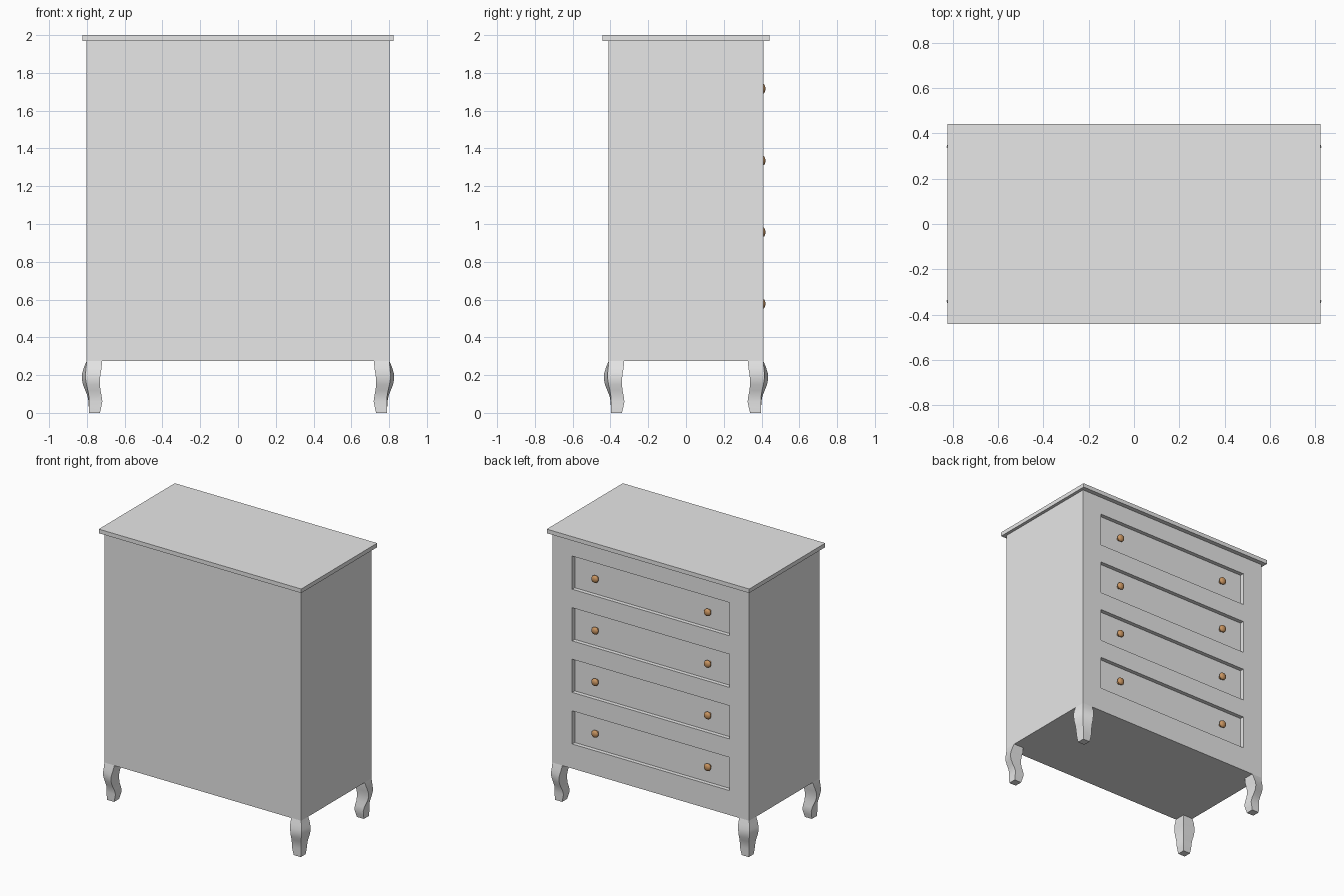
import bpy, bmesh, math
from mathutils import Matrix, Vector

if "Cube" in bpy.data.objects:
    bpy.data.objects.remove(bpy.data.objects["Cube"])


def material(name, rgb):
    m = bpy.data.materials.new(name)
    m.diffuse_color = (*rgb, 1)
    m.use_nodes = True
    m.node_tree.nodes["Principled BSDF"].inputs["Base Color"].default_value = m.diffuse_color
    return m


GREY = material("pale_grey_paint", (0.8, 0.8, 0.8))
TAN = material("tan_wood", (0.58, 0.30, 0.12))


def finish(bm, name, mat, smooth=None):
    bmesh.ops.remove_doubles(bm, verts=bm.verts, dist=1e-5)
    bmesh.ops.recalc_face_normals(bm, faces=bm.faces)
    me = bpy.data.meshes.new(name)
    bm.to_mesh(me)
    bm.free()
    me.materials.append(mat)
    ob = bpy.data.objects.new(name, me)
    bpy.context.collection.objects.link(ob)
    if smooth:
        bpy.ops.object.select_all(action='DESELECT')
        ob.select_set(True)
        bpy.context.view_layer.objects.active = ob
        bpy.ops.object.shade_smooth_by_angle(angle=math.radians(smooth))
    return ob


def box(name, x, y, z0, z1, mat):
    bm = bmesh.new()
    bmesh.ops.create_cube(bm, size=1, matrix=Matrix.Translation((0, 0, (z0 + z1) / 2))
                          @ Matrix.Diagonal((2 * x, 2 * y, z1 - z0, 1)))
    return finish(bm, name, mat)


W, D, Z0, Z1 = 0.801, 0.409, 0.275, 1.97
DRAWERS = [0.577, 0.957, 1.336, 1.716]
DW, DH, DEEP = 0.64, 0.122, 0.03

# carcass: five plain sides and a drawer side with four sunken panels
bm = bmesh.new()


def quad(*pts):
    bm.faces.new([bm.verts.new(p) for p in pts])


xs = [-W, -DW, DW, W]
zs = [Z0] + [z for c in DRAWERS for z in (c - DH, c + DH)] + [Z1]
for i in range(3):
    a, b = xs[i], xs[i + 1]
    for j in range(len(zs) - 1):
        lo, hi = zs[j], zs[j + 1]
        sunk = i == 1 and j % 2 == 1
        y = D - DEEP if sunk else D
        quad((a, y, lo), (b, y, lo), (b, y, hi), (a, y, hi))
        if sunk:
            ring = [(a, lo), (b, lo), (b, hi), (a, hi)]
            for (x1, z1), (x2, z2) in zip(ring, ring[1:] + ring[:1]):
                quad((x1, D, z1), (x2, D, z2), (x2, y, z2), (x1, y, z1))
    # bottom and top strips
    for z in (Z0, Z1):
        quad((a, -D, z), (b, -D, z), (b, D, z), (a, D, z))
    # plain side opposite the drawers, and the two ends
for j in range(len(zs) - 1):
    lo, hi = zs[j], zs[j + 1]
    for i in range(3):
        quad((xs[i], -D, lo), (xs[i + 1], -D, lo), (xs[i + 1], -D, hi), (xs[i], -D, hi))
    for x in (-W, W):
        quad((x, -D, lo), (x, D, lo), (x, D, hi), (x, -D, hi))
finish(bm, "carcass", GREY)

# overhanging top board
box("top_board", 0.824, 0.442, Z1, 2.0, GREY)

# curved legs: kite section whose side points bulge past the corner ridge
# rows: z, inner, side point, corner ridge (x values; y is shifted)
LEG = [(0.0, 0.731, 0.788, 0.788), (0.03, 0.724, 0.790, 0.790),
       (0.06, 0.718, 0.791, 0.790), (0.09, 0.722, 0.797, 0.790),
       (0.12, 0.728, 0.809, 0.795), (0.15, 0.731, 0.821, 0.802),
       (0.18, 0.731, 0.827, 0.807), (0.21, 0.727, 0.825, 0.807),
       (0.24, 0.722, 0.816, 0.804), (0.276, 0.720, 0.801, 0.801)]
SHIFT = W - D
for sx, side in ((-1, "left"), (1, "right")):
    for sy, end in ((-1, "front"), (1, "back")):
        bm = bmesh.new()
        rings = []
        for z, n, o, c in LEG:
            pts = [(n, n), (o, n), (c, c), (n, o)]
            rings.append([bm.verts.new((sx * x, sy * (y - SHIFT), z)) for x, y in pts])
        for r, s in zip(rings, rings[1:]):
            for k in range(4):
                m = (k + 1) % 4
                bm.faces.new((r[k], r[m], s[m], s[k]))
        bm.faces.new(rings[0])
        bm.faces.new(rings[-1])
        finish(bm, f"{end}_{side}_leg", GREY, 35)

# turned knobs: (radius, distance from panel)
KNOB = [(0.0, 0.0), (0.013, 0.0), (0.012, 0.010), (0.020, 0.014), (0.026, 0.021),
        (0.027, 0.027), (0.023, 0.035), (0.013, 0.040), (0.0, 0.042)]
for n, z in enumerate(DRAWERS, 1):
    for x, side in ((-0.458, "left"), (0.458, "right")):
        bm = bmesh.new()
        vs = [bm.verts.new((x + r, D - DEEP + h, z)) for r, h in KNOB]
        es = [bm.edges.new(p) for p in zip(vs, vs[1:])]
        bmesh.ops.spin(bm, geom=vs + es, cent=Vector((x, D, z)), axis=(0, 1, 0),
                       angle=math.tau, steps=20)
        finish(bm, f"drawer_{n}_{side}_knob", TAN, 50)
